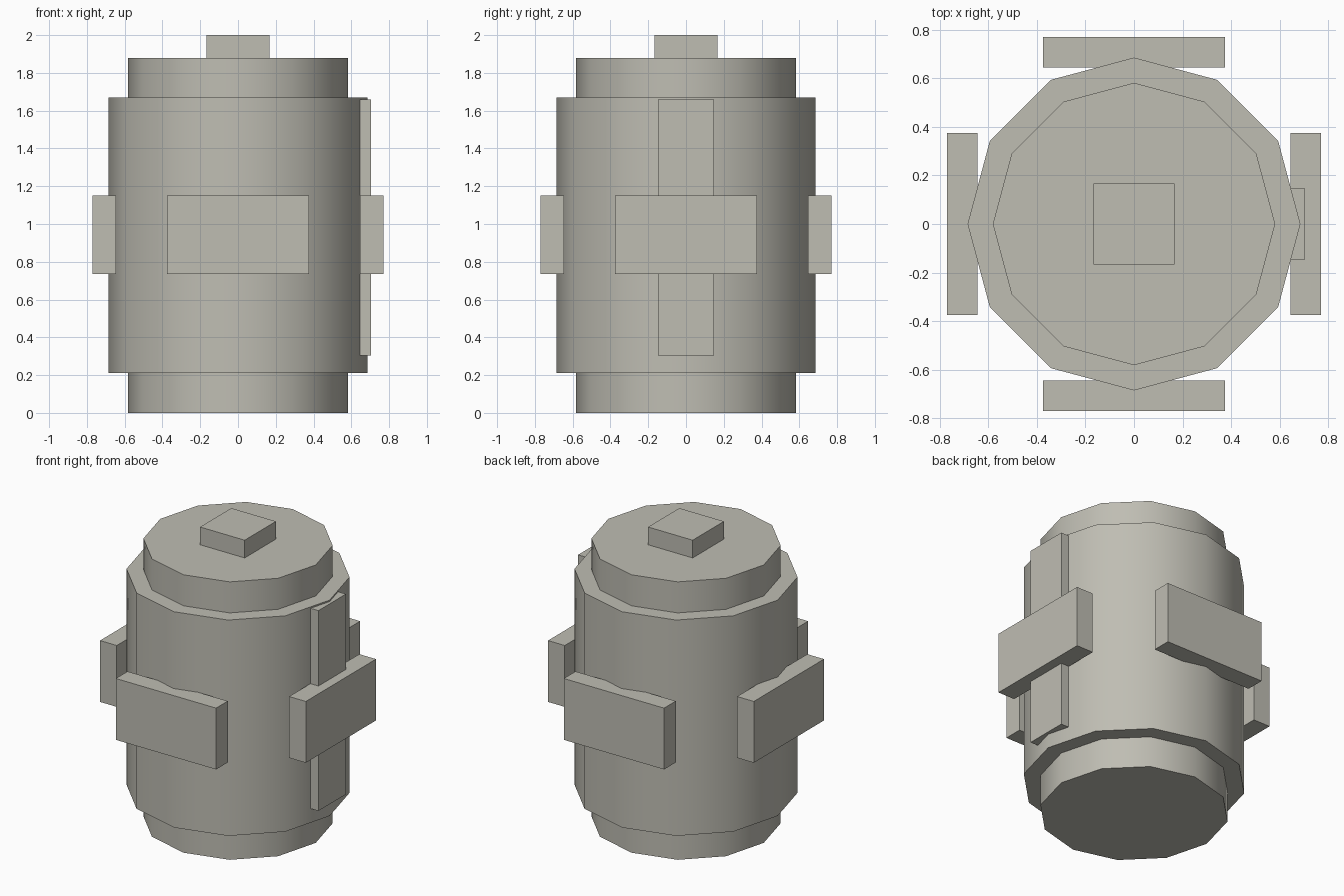
import bpy, math

if "Cube" in bpy.data.objects:
    bpy.data.objects.remove(bpy.data.objects["Cube"])

grey = bpy.data.materials.new("warm_grey")
grey.diffuse_color = (0.52, 0.51, 0.45, 1)
grey.use_nodes = True
grey.node_tree.nodes["Principled BSDF"].inputs["Base Color"].default_value = grey.diffuse_color


def finish(name):
    ob = bpy.context.object
    ob.name = name
    ob.data.materials.append(grey)
    return ob


def drum(name, radius, z0, z1):
    """Twelve-sided cylinder with a vertex on each axis and smooth sides."""
    bpy.ops.mesh.primitive_cylinder_add(vertices=12, radius=radius, depth=z1 - z0,
                                        location=(0, 0, (z0 + z1) / 2))
    finish(name)
    bpy.ops.object.shade_smooth_by_angle(angle=math.radians(40))


def box(name, x, y, z):
    """Box between the given (low, high) bounds."""
    bpy.ops.mesh.primitive_cube_add(size=1, location=[sum(r) / 2 for r in (x, y, z)])
    ob = finish(name)
    ob.scale = [r[1] - r[0] for r in (x, y, z)]
    bpy.ops.object.transform_apply(location=True, rotation=False, scale=True)
    return ob


# Barrel with narrower ends
drum("bottom_end", 0.582, 0.0, 0.21)
drum("body", 0.686, 0.21, 1.67)
drum("top_end", 0.582, 1.67, 1.88)

# Square knob on top
box("top_knob", (-0.167, 0.167), (-0.167, 0.167), (1.88, 2.0))

# Four plates around the middle
for i, side in enumerate(("right", "back", "left", "front")):
    plate = box(side + "_plate", (0.645, 0.77), (-0.375, 0.375), (0.735, 1.15))
    plate.rotation_euler.z = i * math.pi / 2

# Upright strip behind the right plate
box("right_strip", (0.645, 0.705), (-0.147, 0.147), (0.305, 1.66))
